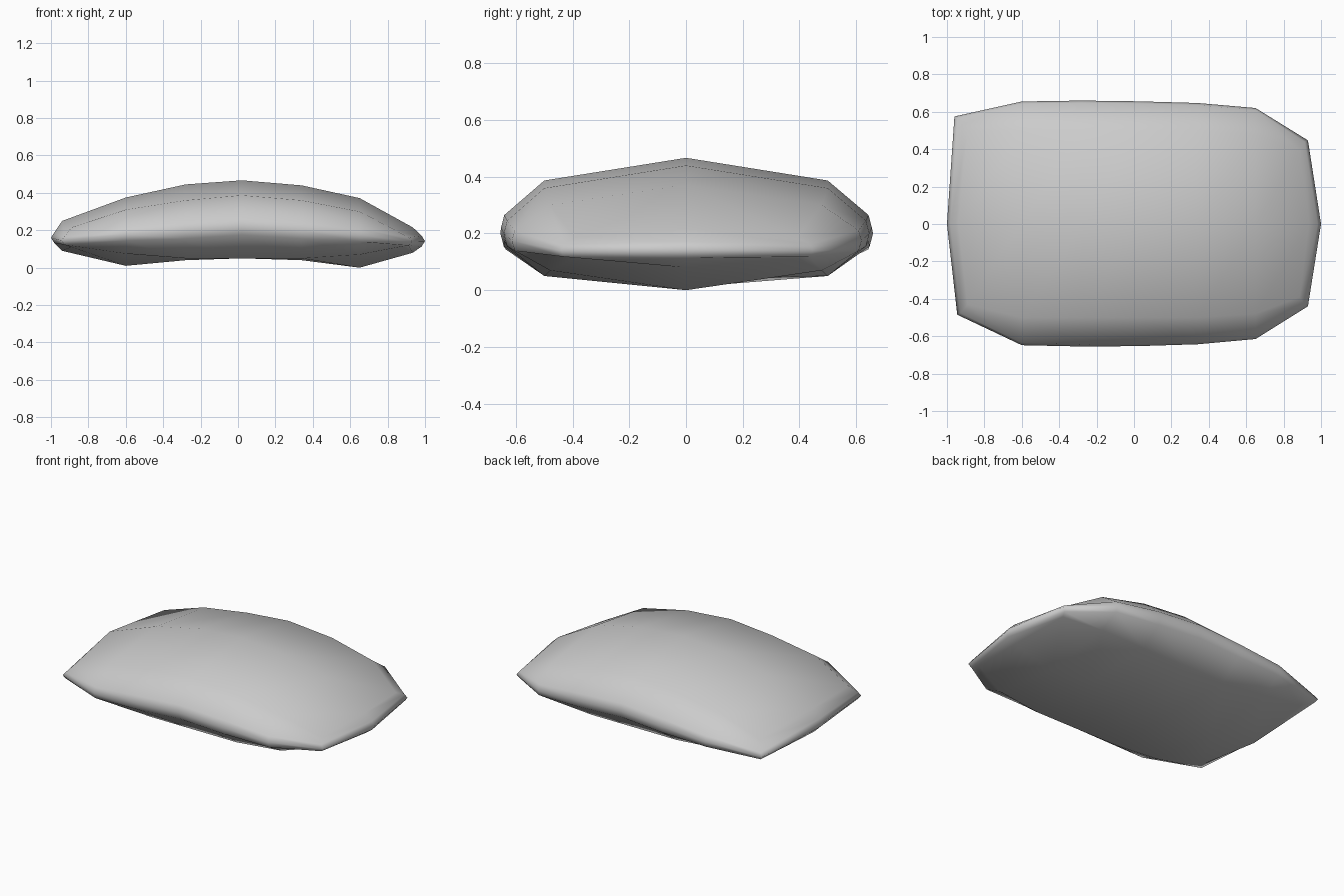
import bpy, bmesh

if "Cube" in bpy.data.objects:
    bpy.data.objects.remove(bpy.data.objects["Cube"])

# station positions along the length, then heights on the middle and side rows
X = [-0.94, -0.60, -0.28, 0.02, 0.34, 0.65, 0.935]
TOP_MID = [0.25, 0.375, 0.445, 0.467, 0.44, 0.372, 0.215]
TOP_SIDE = [0.215, 0.31, 0.36, 0.387, 0.36, 0.30, 0.185]
BOT_MID = [0.09, 0.01, 0.04, 0.05, 0.04, 0.0, 0.08]
BOT_SIDE = [0.11, 0.075, 0.05, 0.05, 0.05, 0.07, 0.115]
RIM_Z = [0.145, 0.18, 0.20, 0.22, 0.20, 0.175, 0.14]
FRONT_Y = [0.485, 0.648, 0.655, 0.653, 0.643, 0.615, 0.44]
BACK_Y = [0.575, 0.655, 0.66, 0.656, 0.647, 0.62, 0.447]
ROW_X_FRONT = [-0.89] + X[1:6] + [0.885]
ROW_Y_FRONT = [0.43, 0.5, 0.5, 0.5, 0.5, 0.48, 0.39]
ROW_Y_BACK = [0.50, 0.5, 0.5, 0.5, 0.5, 0.48, 0.39]
N = len(X)

bm = bmesh.new()


def perimeter(front, back, left, right):
    return front + [right] + back[::-1] + [left]


def panel(mid_z, side_z):
    """Three-row cushion face; returns its border loop."""
    rows = [
        [bm.verts.new((ROW_X_FRONT[i], -ROW_Y_FRONT[i], side_z[i])) for i in range(N)],
        [bm.verts.new((X[i], 0, mid_z[i])) for i in range(N)],
        [bm.verts.new((ROW_X_FRONT[i], ROW_Y_BACK[i], side_z[i])) for i in range(N)]]
    for a, b in zip(rows, rows[1:]):
        for i in range(N - 1):
            bm.faces.new((a[i], a[i + 1], b[i + 1], b[i]))
    return perimeter(rows[0], rows[2], rows[1][0], rows[1][-1])


def rim(scale, side_dz, end_dz):
    """Loop around the cushion's rounded edge."""
    f, b = [], []
    for i in range(N):
        dz = end_dz if i in (0, N - 1) else side_dz * (0.8 if i in (1, N - 2) else 1)
        x = (-0.945, 0.93)[i > 0] if i in (0, N - 1) else X[i]
        xb = -0.96 if i == 0 else x
        s = scale if i in (0, N - 1) else 1
        f.append(bm.verts.new((x * s, -FRONT_Y[i] * scale, RIM_Z[i] + dz)))
        b.append(bm.verts.new((xb * s, BACK_Y[i] * scale, RIM_Z[i] + dz)))
    left = bm.verts.new((-1.0 * scale, 0, 0.16 + end_dz * 1.3))
    right = bm.verts.new((1.0 * scale, 0, 0.142 + end_dz * 1.3))
    return perimeter(f, b, left, right)


# top face, rounded rim and underside joined into one closed shell
loops = [panel(TOP_MID, TOP_SIDE), rim(0.982, 0.045, 0.022), rim(1.0, 0, 0),
         rim(0.982, -0.045, -0.022), panel(BOT_MID, BOT_SIDE)]
for a, b in zip(loops, loops[1:]):
    for i in range(len(a)):
        j = (i + 1) % len(a)
        bm.faces.new((a[i], a[j], b[j], b[i]))
bmesh.ops.recalc_face_normals(bm, faces=bm.faces)
for f in bm.faces:
    f.smooth = True

mesh = bpy.data.meshes.new("cushion")
bm.to_mesh(mesh)
bm.free()
cushion = bpy.data.objects.new("cushion", mesh)
bpy.context.collection.objects.link(cushion)
